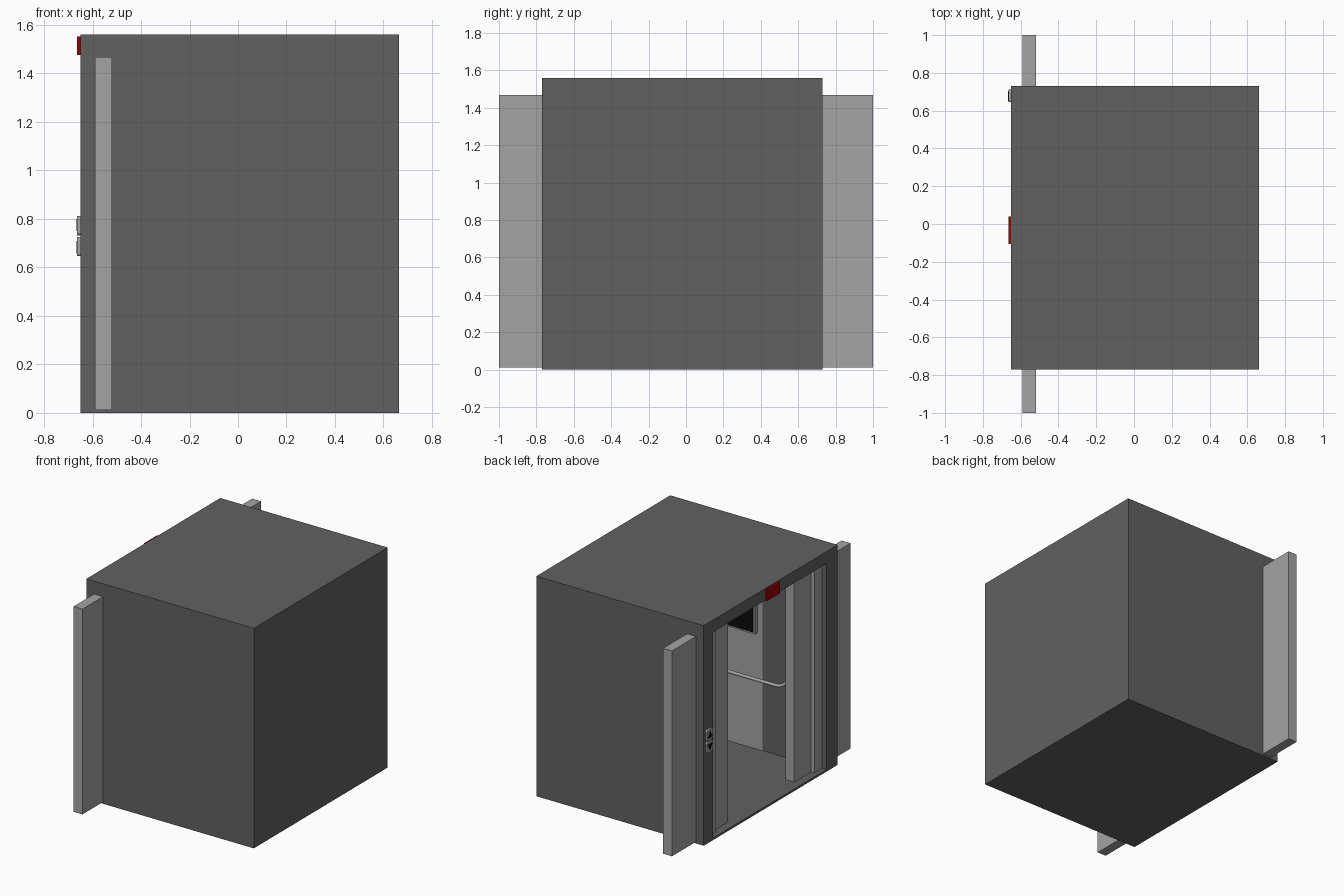
import bpy, bmesh, math

if "Cube" in bpy.data.objects:
    bpy.data.objects.remove(bpy.data.objects["Cube"])


def material(name, color):
    m = bpy.data.materials.new(name)
    m.diffuse_color = (*color, 1)
    m.use_nodes = True
    m.node_tree.nodes["Principled BSDF"].inputs["Base Color"].default_value = m.diffuse_color
    return m


DARK = material("dark_metal", (0.12, 0.12, 0.12))
STEEL = material("steel", (0.37, 0.37, 0.37))
RED = material("red_indicator", (0.36, 0.0, 0.0))
BLACK = material("black_glass", (0.003, 0.003, 0.003))


def finish(name, bm, mat=STEEL):
    bmesh.ops.recalc_face_normals(bm, faces=bm.faces)
    me = bpy.data.meshes.new(name)
    bm.to_mesh(me)
    bm.free()
    ob = bpy.data.objects.new(name, me)
    bpy.context.collection.objects.link(ob)
    me.materials.append(mat)
    return ob


def cube_bm(xr, yr, zr):
    bm = bmesh.new()
    bmesh.ops.create_cube(bm, size=1)
    for v in bm.verts:
        v.co = [r[0] if c < 0 else r[1] for c, r in zip(v.co, (xr, yr, zr))]
    return bm


def box(name, xr, yr, zr, mat=STEEL):
    return finish(name, cube_bm(xr, sorted(yr), zr), mat)


def prism(name, pts, x0, x1, mat=STEEL):
    # extrude a (y, z) outline along x
    bm = bmesh.new()
    f = bm.faces.new([bm.verts.new((x0, y, z)) for y, z in pts])
    new = bmesh.ops.extrude_face_region(bm, geom=[f])["geom"]
    for v in new:
        if isinstance(v, bmesh.types.BMVert):
            v.co.x = x1
    return finish(name, bm, mat)


def rounded(cy, cz, w, h, r, n=4):
    # outline of a rounded rectangle
    pts = []
    for i, (sy, sz) in enumerate(((1, 1), (-1, 1), (-1, -1), (1, -1))):
        for k in range(n + 1):
            a = math.pi / 2 * (i + k / n)
            pts.append((cy + sy * (w / 2 - r) + r * math.cos(a),
                        cz + sz * (h / 2 - r) + r * math.sin(a)))
    return pts


# cabin shell: a block hollowed out from the door side
bm = cube_bm((-0.65, 0.663), (-0.77, 0.73), (0, 1.56))
front = min(bm.faces, key=lambda f: f.calc_center_median().x)
bmesh.ops.inset_individual(bm, faces=[front], thickness=0.1)
for v in front.verts:
    v.co.y = 0.625 if v.co.y > 0 else -0.645
    v.co.z = 1.475 if v.co.z > 0.78 else 0.015
deep = bmesh.ops.extrude_discrete_faces(bm, faces=[front])["faces"][0]
for v in deep.verts:
    v.co.x = 0.53
finish("cabin_shell", bm, DARK)

# parts repeated on both sides of the doorway and cabin
for side, s, wall in (("left", 1, 0.625), ("right", -1, -0.645)):
    box(f"{side}_door", (-0.59, -0.52), (s * 0.37, s * 1.0), (0.012, 1.468))
    box(f"{side}_door_trim", (-0.615, -0.50), (wall - s * 0.085, wall), (0.015, 1.475))
    box(f"{side}_wall_panel", (-0.15, 0.16), (wall - s * 0.003, wall), (0.015, 1.475))

    # handrail with rounded ends returning to the wall
    ry, r = wall - s * 0.06, 0.04
    half = [(0.335, wall)]
    for k in range(6):
        a = math.pi / 2 * k / 5
        half.append((0.335 - r + r * math.cos(a), ry + s * r * (1 - math.sin(a))))
    path = [(0.005 + x, y) for x, y in half] + [(0.005 - x, y) for x, y in reversed(half)]
    cu = bpy.data.curves.new(f"{side}_handrail", "CURVE")
    cu.dimensions = "3D"
    cu.bevel_depth = 0.012
    cu.bevel_resolution = 2
    cu.materials.append(STEEL)
    sp = cu.splines.new("POLY")
    sp.points.add(len(path) - 1)
    for p, (x, y) in zip(sp.points, path):
        p.co = (x, y, 0.54, 1)
    bpy.context.collection.objects.link(bpy.data.objects.new(f"{side}_handrail", cu))

# wall screen
box("screen_frame", (-0.11, 0.12), (-0.645, -0.615), (0.84, 1.04))
box("screen_glass", (-0.10, 0.11), (-0.62, -0.613), (0.85, 1.03), BLACK)

# red floor indicator above the doorway
box("floor_indicator", (-0.665, -0.645), (-0.105, 0.04), (1.475, 1.553), RED)

# call buttons with up and down arrows
for name, cz, d in (("up", 0.772, 1), ("down", 0.686, -1)):
    prism(f"{name}_button_plate", rounded(0.678, cz, 0.066, 0.08, 0.012), -0.645, -0.664)
    prism(f"{name}_button_arrow",
          [(0.678 - 0.026, cz - d * 0.022), (0.678 + 0.026, cz - d * 0.022), (0.678, cz + d * 0.028)],
          -0.66, -0.666, BLACK)
